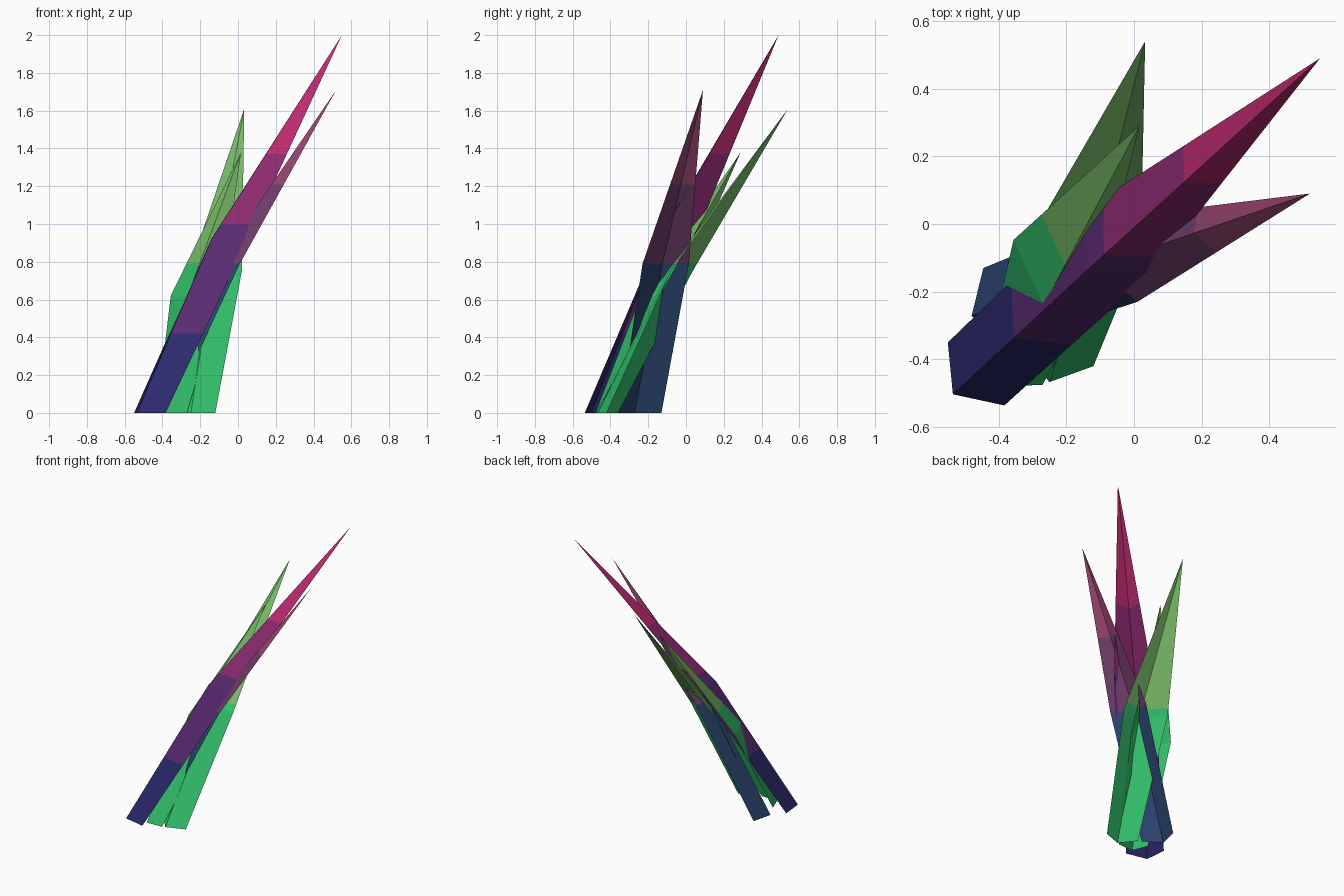
import bpy
import bmesh
from mathutils import Vector

cube = bpy.data.objects.get("Cube")
if cube:
    bpy.data.objects.remove(cube, do_unlink=True)


def make_material(name, rgb):
    """Flat material from 0-255 display values."""
    linear = [((c / 255 + 0.055) / 1.055) ** 2.4 for c in rgb] + [1.0]
    mat = bpy.data.materials.new(name)
    mat.use_nodes = True
    mat.diffuse_color = linear
    bsdf = next(n for n in mat.node_tree.nodes if n.type == 'BSDF_PRINCIPLED')
    bsdf.inputs["Base Color"].default_value = linear
    return mat


navy = make_material("navy", (43, 42, 110))
violet = make_material("violet", (90, 42, 113))
magenta = make_material("magenta", (141, 42, 112))
crimson = make_material("crimson", (189, 42, 112))
steel_blue = make_material("steel_blue", (44, 69, 112))
plum = make_material("plum", (114, 62, 108))
dusty_pink = make_material("dusty_pink", (152, 68, 112))
emerald = make_material("emerald", (52, 196, 110))
leaf_green = make_material("leaf_green", (122, 189, 105))


def crystal(name, base, shoulder, shoulder_z, tip, bands, mats):
    """Leaning open shard: two long faces meeting at a ridge, then a point.
    Colours change at the heights listed in bands."""
    bm = bmesh.new()
    low = [bm.verts.new((x, y, 0)) for x, y in base]
    mid = [bm.verts.new((x, y, shoulder_z)) for x, y in shoulder]
    point = bm.verts.new(tip)
    for i in range(len(low) - 1):
        bm.faces.new((low[i], low[i + 1], mid[i + 1], mid[i]))
        bm.faces.new((mid[i], mid[i + 1], point))
    # Cut clean edges where the colour changes
    for z in bands:
        bmesh.ops.bisect_plane(bm, geom=bm.verts[:] + bm.edges[:] + bm.faces[:],
                               dist=0.0001, plane_co=Vector((0, 0, z)),
                               plane_no=Vector((0, 0, 1)))
    for face in bm.faces:
        height = face.calc_center_median().z
        face.material_index = sum(height > z for z in bands)
    mesh = bpy.data.meshes.new(name)
    bm.to_mesh(mesh)
    bm.free()
    for mat in mats:
        mesh.materials.append(mat)
    obj = bpy.data.objects.new(name, mesh)
    bpy.context.collection.objects.link(obj)
    return obj


# Tall central shard
crystal("main_crystal",
        [(-.55, -.35), (-.535, -.503), (-.383, -.536)],
        [(-.142, .045), (-.14, -.138), (.05, -.145)],
        .92, (.55, .49, 2.0), [.42, 1.0, 1.37],
        [navy, violet, magenta, crimson])

# Shard crossing behind to the left
crystal("side_crystal",
        [(-.445, -.13), (-.48, -.272), (-.36, -.35)],
        [(-.09, .015), (-.11, -.125), (.01, -.23)],
        .79, (.52, .09, 1.71), [.79, 1.21],
        [steel_blue, plum, dusty_pink])

# Large green shard leaning to the back
crystal("back_crystal",
        [(-.335, -.36), (-.25, -.467), (-.12, -.42)],
        [(-.26, .035), (-.13, -.10), (.02, -.08)],
        .75, (.033, .54, 1.61), [.79],
        [emerald, leaf_green])

# Small green shard on the right
crystal("small_crystal",
        [(-.43, -.37), (-.388, -.48), (-.27, -.475)],
        [(-.356, -.047), (-.267, -.24), (-.09, -.14)],
        .62, (.016, .29, 1.38), [.79],
        [emerald, leaf_green])
